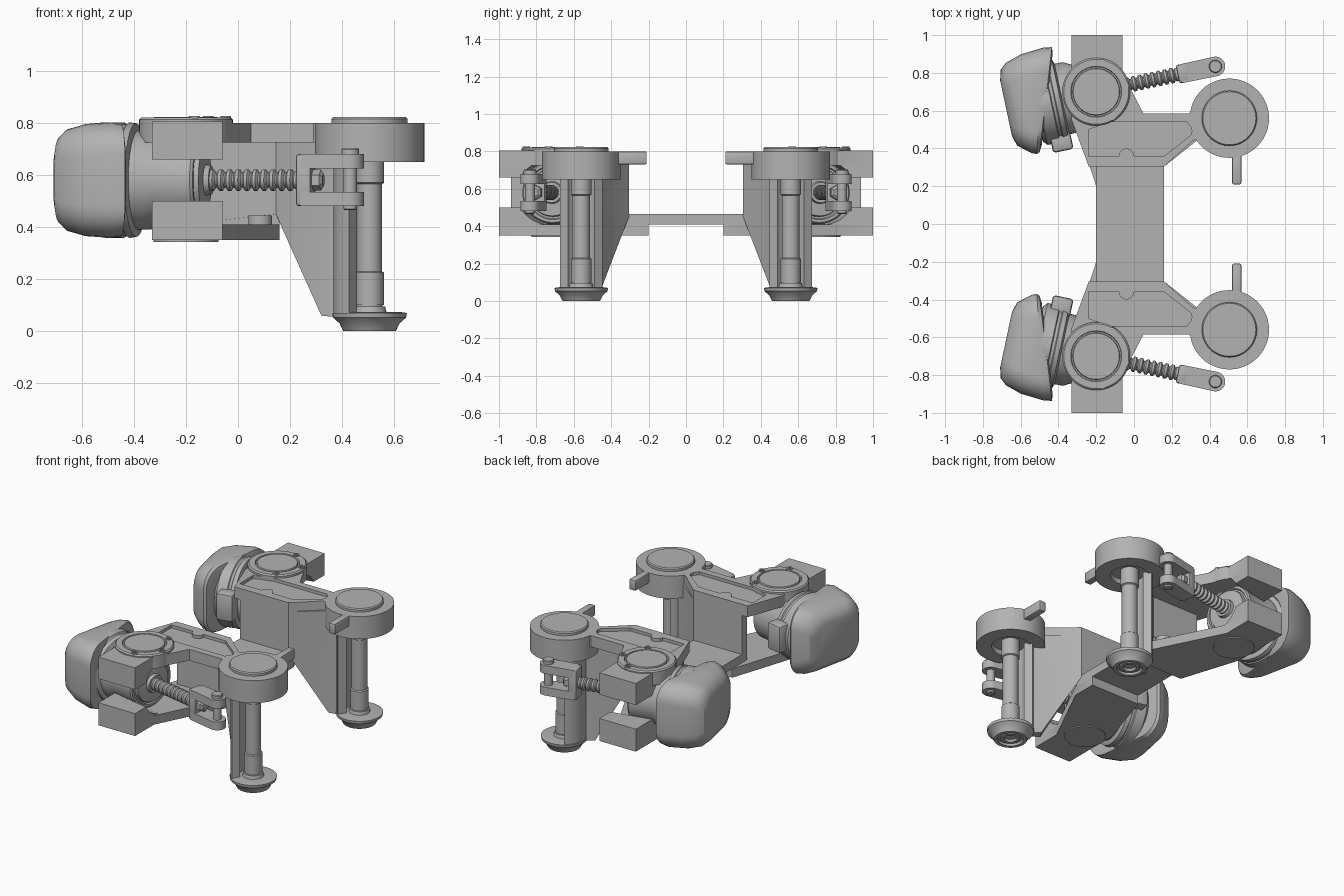
import bpy, bmesh
from math import sin, cos, pi, radians
from mathutils import Matrix

if "Cube" in bpy.data.objects:
    bpy.data.objects.remove(bpy.data.objects["Cube"])

grey = bpy.data.materials.new("machined grey")
grey.use_nodes = True
grey.diffuse_color = (0.45, 0.45, 0.45, 1)
grey.node_tree.nodes["Principled BSDF"].inputs["Base Color"].default_value = grey.diffuse_color

# Actuator frame: local z runs along the screw, y is sideways, x is down
PIVOT = (-0.2, 0.7)
EYE = (0.505, 0.56)
AXIS = Matrix.Translation((*PIVOT, 0.58)) @ Matrix.Rotation(radians(12), 4, 'Z') @ Matrix.Rotation(pi / 2, 4, 'Y')
FORK = AXIS @ Matrix.Rotation(-pi / 2, 4, 'Y')      # local x along the screw, z up


def at(p, z=0):
    return Matrix.Translation((p[0], p[1], z))


def arc(c, r, a0, a1, n=24):
    angles = [radians(a0 + (a1 - a0) * i / n) for i in range(n + 1)]
    return [(c[0] + r * cos(a), c[1] + r * sin(a)) for a in angles]


def loft(name, sections, matrix=Matrix(), mirror=True, cutters=(), bevel=0):
    """Skin equal-length rings of points, cap the ends, cut, mirror and shade."""
    bm = bmesh.new()
    rings = [[bm.verts.new(p) for p in s] for s in sections]
    for a, b in zip(rings, rings[1:]):
        for i in range(len(a)):
            j = (i + 1) % len(a)
            bm.faces.new((a[i], a[j], b[j], b[i]))
    bm.faces.new(rings[0])
    bm.faces.new(rings[-1])
    bm.transform(matrix)
    bmesh.ops.recalc_face_normals(bm, faces=bm.faces)
    mesh = bpy.data.meshes.new(name)
    bm.to_mesh(mesh)
    bm.free()
    mesh.materials.append(grey)
    ob = bpy.data.objects.new(name, mesh)
    bpy.context.collection.objects.link(ob)
    if bevel:
        m = ob.modifiers.new("bevel", 'BEVEL')
        m.width, m.segments = bevel, 2
    for c in cutters:
        m = ob.modifiers.new("cut", 'BOOLEAN')
        m.operation, m.solver, m.object = 'DIFFERENCE', 'EXACT', c
    if mirror:
        m = ob.modifiers.new("mirror", 'MIRROR')
        m.use_axis = (False, True, False)
        m.use_mirror_merge = False
    for o in bpy.context.selected_objects:
        o.select_set(False)
    ob.select_set(True)
    bpy.context.view_layer.objects.active = ob
    for m in list(ob.modifiers):
        bpy.ops.object.modifier_apply(modifier=m.name)
    bpy.ops.object.shade_smooth_by_angle(angle=radians(32))
    return ob


def prism(name, pts, z0, z1, matrix=Matrix(), **kw):
    return loft(name, [[(x, y, z) for x, y in pts] for z in (z0, z1)], matrix, **kw)


def box(name, x0, x1, y0, y1, z0, z1, matrix=Matrix(), **kw):
    return prism(name, [(x0, y0), (x1, y0), (x1, y1), (x0, y1)], z0, z1, matrix, **kw)


def lathe(name, profile, matrix, n=48, **kw):
    ring = [2 * pi * i / n for i in range(n)]
    return loft(name, [[(r * cos(a), r * sin(a), h) for a in ring] for r, h in profile], matrix, **kw)


def rounded(hw, hh, r, z, shear=0.0, shift=0.015):
    """Rounded rectangle ring; shear slants it along the axis."""
    pts = []
    for k, (sx, sy) in enumerate([(1, 1), (-1, 1), (-1, -1), (1, -1)]):
        pts += arc((sx * (hh - r), sy * (hw - r)), r, 90 * k, 90 * k + 90, 6)
    return [(x, y + shift, z + shear * y) for x, y in pts]


# Cutters: motor bore and shallow pocket in the top plate
bore = lathe("bore_cutter", [(0.172, -0.4), (0.172, 0.4)], AXIS, mirror=False)
pocket_pts = [(-0.24, 0.36), (-0.08, 0.36)] + arc((-0.04, 0.36), 0.04, 180, 0, 8)[1:-1] + [
    (0.0, 0.36), (0.16, 0.36), (0.3, 0.47), (0.31, 0.5), (0.28, 0.54), (-0.13, 0.54), (-0.24, 0.5)]
pocket = prism("pocket_cutter", pocket_pts, 0.78, 0.85, mirror=False)

# Frame: bridge, lower plates, top plates and clevis arms
box("bridge", -0.2, 0.16, -0.35, 0.35, 0.41, 0.465, mirror=False)
prism("lower_plate", [(-0.33, 1), (-0.33, 0.6), (-0.2, 0.2), (0.16, 0.2), (0.16, 0.36),
                      (-0.06, 0.8), (-0.06, 1)], 0.35, 0.41)
prism("top_plate", [(-0.33, 1), (-0.33, 0.55), (-0.24, 0.305), (0.16, 0.305), (0.31, 0.44),
                    (0.36, 0.46), (0.5, 0.5), (0.5, 0.65), (0.38, 0.72), (0.35, 0.63),
                    (0.29, 0.585), (0.05, 0.585), (-0.02, 0.72), (-0.06, 0.8), (-0.06, 1)],
      0.725, 0.8, cutters=[pocket])
for name, z0, z1 in (("upper_clevis_arm", 0.66, 0.805), ("lower_clevis_arm", 0.35, 0.5)):
    box(name, -0.33, -0.06, 0.74, 1, z0, z1, cutters=[bore])
lathe("lower_plate_stud", [(0.045, 0.4), (0.045, 0.445)], at((0.085, 0.38)))

# Side wall that sweeps down into the leg gusset
stations = [(-0.2, 0.305, 0.41, 0, 0.05), (0.16, 0.305, 0.45, -0.015, 0.05),
            (0.35, 0.455, 0.06, -0.03, 0.045), (0.42, 0.49, 0.05, -0.01, 0.05)]
loft("side_wall", [[(x, y, z), (x, y, 0.74), (x + dx, y + dy, 0.74), (x + dx, y + dy, z)]
                   for x, y, z, dx, dy in stations])
prism("leg_shell", arc(EYE, 0.138, 125, 235) + arc(EYE, 0.085, 235, 125), 0.055, 0.66)

# Pivot bosses with grooved cover, screws and bottom cap
lathe("pivot_boss", [(0.18, 0.725), (0.18, 0.812), (0.172, 0.82), (0.135, 0.82), (0.132, 0.812),
                     (0.125, 0.812), (0.122, 0.822)], at(PIVOT))
lathe("pivot_bottom_cap", [(0.125, 0.343), (0.125, 0.36)], at(PIVOT))
for a in (78, 12, -57):
    p = (PIVOT[0] + 0.157 * cos(radians(a)), PIVOT[1] + 0.157 * sin(radians(a)))
    lathe("boss_screw", [(0.02, 0.81), (0.02, 0.826), (0.01, 0.826), (0.01, 0.82)], at(p), n=16)

# Leg eye, its cap and locating tab
lathe("leg_eye", [(0.07, 0.68), (0.11, 0.68), (0.115, 0.65), (0.21, 0.65), (0.21, 0.8), (0.15, 0.8)], at(EYE))
lathe("leg_cap", [(0.146, 0.79), (0.146, 0.815), (0.14, 0.822)], at(EYE))
box("locating_tab", 0.52, 0.568, 0.21, 0.4, 0.73, 0.8, bevel=0.008)

# Leg rod and flanged foot
lathe("leg_rod", [(0.05, 0.06), (0.05, 0.1), (0.055, 0.1), (0.055, 0.225), (0.048, 0.23),
                  (0.048, 0.565), (0.056, 0.57), (0.056, 0.7)], at(EYE), n=32)
lathe("foot", [(0.035, 0.02), (0.04, 0.006), (0.06, 0.006), (0.062, 0.015), (0.075, 0.015), (0.078, 0),
               (0.1, 0), (0.105, 0.008), (0.115, 0.03), (0.14, 0.052), (0.143, 0.07), (0.115, 0.074),
               (0.065, 0.074), (0.06, 0.095), (0.03, 0.095)], at(EYE))

# Motor: slanted cap, collar, body and front face
loft("motor_cap", [rounded(0.15, 0.13, 0.08, -0.485), rounded(0.205, 0.165, 0.1, -0.47),
                   rounded(0.235, 0.195, 0.11, -0.435), rounded(0.262, 0.215, 0.12, -0.375, 0.1),
                   rounded(0.272, 0.222, 0.12, -0.3, 0.28), rounded(0.265, 0.215, 0.12, -0.27, 0.34),
                   rounded(0.23, 0.19, 0.12, -0.262, 0.34)], AXIS)
lathe("motor_collar", [(0.2, -0.33), (0.222, -0.31), (0.222, -0.245), (0.215, -0.24), (0.215, -0.225),
                       (0.222, -0.22), (0.218, -0.195), (0.19, -0.185)], AXIS)
lathe("motor_body", [(0.192, -0.25), (0.19, -0.14), (0.168, -0.1), (0.168, 0.05), (0.16, 0.06),
                     (0.145, 0.06), (0.14, 0.05), (0.13, 0.05), (0.125, 0.075), (0.06, 0.08),
                     (0.055, 0.1)], AXIS)
box("motor_lug", -0.29, -0.18, -0.27, -0.17, -0.08, 0.1, FORK, bevel=0.015)

# Ribbed screw
ribs = []
for i in range(10):
    z = 0.09 + 0.034 * i
    ribs += [(0.029, z), (0.041, z + 0.008), (0.041, z + 0.02), (0.029, z + 0.028)]
lathe("screw", ribs + [(0.035, 0.43), (0.035, 0.47)], AXIS, n=24)

# Fork end with pin
box("fork_base", 0.44, 0.5, -0.05, 0.05, -0.1, 0.1, FORK, bevel=0.012)
lathe("fork_nut", [(0.04, 0.48), (0.04, 0.53), (0.025, 0.54)], AXIS, n=6)
PIN = 0.645
for name, z0, z1 in (("upper_fork_arm", 0.045, 0.1), ("lower_fork_arm", -0.1, -0.045)):
    prism(name, [(0.46, -0.05)] + arc((PIN, 0), 0.052, -90, 90) + [(0.46, 0.05)], z0, z1, FORK)
lathe("fork_pin", [(0.02, -0.115), (0.026, -0.11), (0.026, 0.1), (0.034, 0.1), (0.034, 0.118), (0.03, 0.123)],
      FORK @ at((PIN, 0)), n=24)

for cutter in (bore, pocket):
    bpy.data.objects.remove(cutter)
